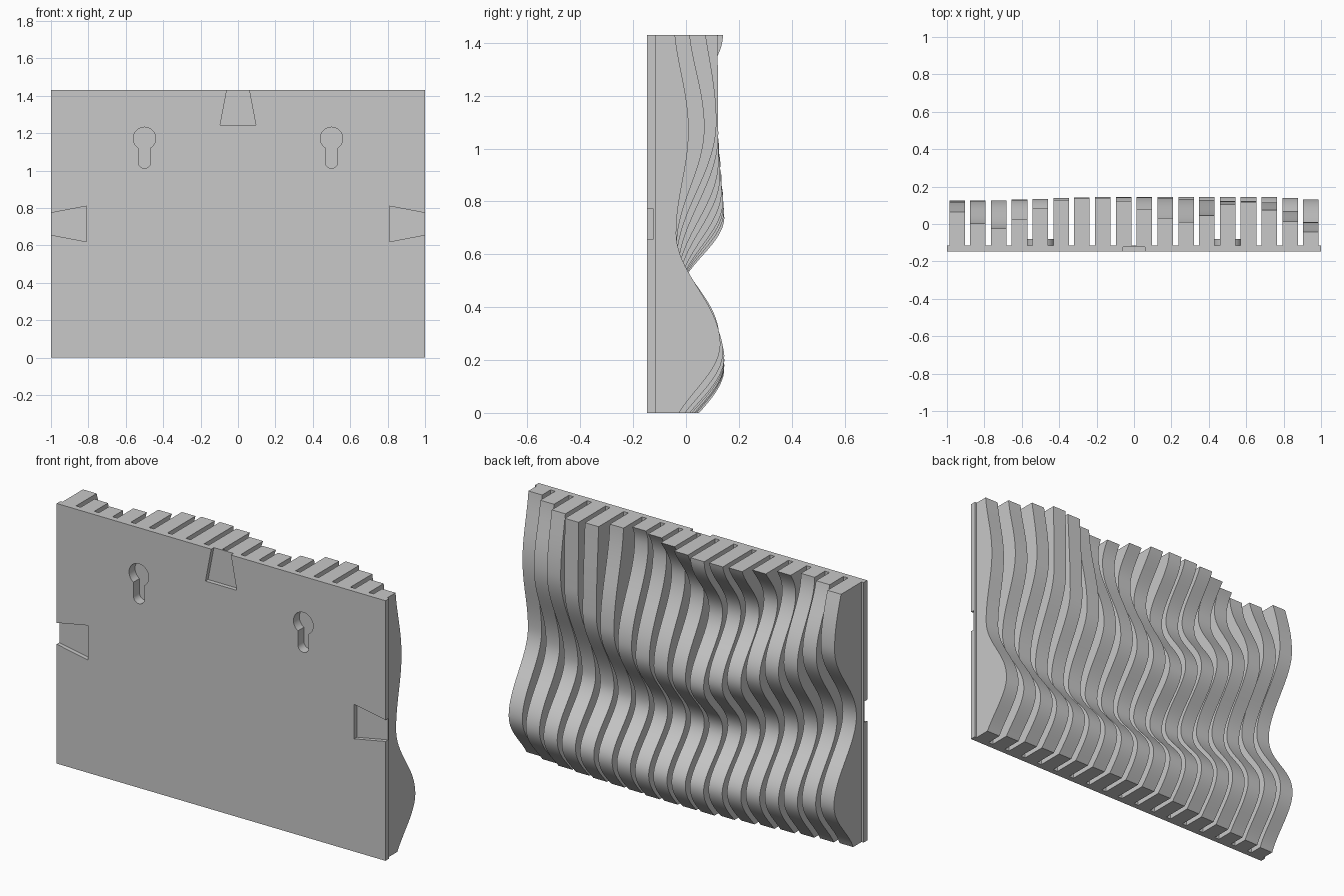
import bpy, bmesh, math

cube = bpy.data.objects.get("Cube")
if cube:
    bpy.data.objects.remove(cube, do_unlink=True)

FRONT, BACK, HEIGHT = -0.147, -0.115, 1.43
FINS, PITCH, FIN_WIDTH, STEPS = 18, 0.1113, 0.083, 72

grey = bpy.data.materials.new("plain_grey")
grey.use_nodes = True
grey.diffuse_color = (0.58, 0.58, 0.58, 1)
grey.node_tree.nodes["Principled BSDF"].inputs["Base Color"].default_value = grey.diffuse_color


def add_prism(bm, points, offset):
    """Close a flat outline and push it along an offset."""
    face = bm.faces.new([bm.verts.new(p) for p in points])
    top = bmesh.ops.extrude_face_region(bm, geom=[face])["geom"]
    moved = [v for v in top if isinstance(v, bmesh.types.BMVert)]
    bmesh.ops.translate(bm, verts=moved, vec=offset)


def make_object(name, bm):
    bmesh.ops.recalc_face_normals(bm, faces=bm.faces)
    mesh = bpy.data.meshes.new(name)
    bm.to_mesh(mesh)
    bm.free()
    mesh.materials.append(grey)
    obj = bpy.data.objects.new(name, mesh)
    bpy.context.collection.objects.link(obj)
    return obj


def front_prism(name, outlines, y0, y1):
    """Extrude (x, z) outlines from y0 to y1."""
    bm = bmesh.new()
    for outline in outlines:
        add_prism(bm, [(x, y0, z) for x, z in outline], (0, y1 - y0, 0))
    return make_object(name, bm)


def keyhole(cx, radius, half_slot):
    """Round head with a narrower round-ended slot below it."""
    head, foot = 1.172, 1.045
    start = math.asin(half_slot / radius) - math.pi / 2
    sweep = math.pi - 2 * start
    pts = [(cx + radius * math.cos(start + sweep * i / 28),
            head + radius * math.sin(start + sweep * i / 28)) for i in range(29)]
    pts += [(cx - half_slot * math.cos(math.pi * i / 12),
             foot - half_slot * math.sin(math.pi * i / 12)) for i in range(13)]
    return pts


# Wave shape per fin: lower crest z and y, trough z and y,
# upper crest z and y, upper trough z and y
WAVES = {
    0: (.29, .125, .71, -.07, 1.15, .12, 1.70, .01),
    1: (.27, .125, .66, -.06, 1.08, .12, 1.50, -.005),
    2: (.25, .125, .60, -.05, 1.00, .125, 1.43, -.025),
    3: (.23, .13, .57, -.04, .94, .13, 1.31, -.02),
    5: (.20, .14, .50, -.03, .82, .14, 1.15, -.02),
    7: (.17, .145, .45, -.02, .74, .145, 1.09, -.02),
    10: (.17, .145, .46, -.02, .80, .14, 1.31, -.01),
    11: (.18, .145, .47, -.02, .84, .135, 1.35, -.01),
    13: (.19, .145, .50, -.03, .95, .123, 1.60, .10),
    14: (.20, .145, .53, -.03, 1.05, .122, 1.60, .118),
    15: (.21, .145, .57, -.035, 1.10, .115, 1.60, .06),
    16: (.23, .14, .63, -.035, 1.08, .07, 1.50, .01),
    17: (.26, .13, .68, -.037, 1.07, .01, 1.50, -.045),
}


def wave_knots(index):
    low = max(k for k in WAVES if k <= index)
    high = min(k for k in WAVES if k >= index)
    t = (index - low) / max(high - low, 1)
    v = [a + (b - a) * t for a, b in zip(WAVES[low], WAVES[high])]
    knots = [(v[0] - 0.35, -0.055)] + list(zip(v[::2], v[1::2]))
    return knots + [(v[6] + 0.34, 0.14)]


def wave_depth(knots, z):
    for (z0, y0), (z1, y1) in zip(knots, knots[1:]):
        if z <= z1:
            return y0 + (y1 - y0) * (0.5 - 0.5 * math.cos(math.pi * (z - z0) / (z1 - z0)))
    return knots[-1][1]


# Upright fins with wavy rear edges
bm = bmesh.new()
for i in range(FINS):
    x = (i - (FINS - 1) / 2) * PITCH - FIN_WIDTH / 2
    knots = wave_knots(i)
    profile = [(x, BACK - 0.004, HEIGHT), (x, BACK - 0.004, 0)]
    for s in range(STEPS + 1):
        z = HEIGHT * s / STEPS
        profile.append((x, wave_depth(knots, z), z))
    add_prism(bm, profile, (FIN_WIDTH, 0, 0))
fins = make_object("wave_fins", bm)

# Backing plate and the bosses behind the hanging slots
plate = front_prism("backing_plate", [[(-1, 0), (1, 0), (1, HEIGHT), (-1, HEIGHT)]], FRONT, BACK)
bosses = front_prism("slot_bosses", [keyhole(s * 0.5, 0.075, 0.048) for s in (-1, 1)],
                     BACK - 0.004, -0.08)

# Recess cutters: two keyholes, and dovetails on three edges
slots = front_prism("slot_cutter", [keyhole(s * 0.5, 0.06, 0.033) for s in (-1, 1)],
                    FRONT - 0.05, -0.095)
tails = [[(-0.095, 1.245), (0.095, 1.245), (0.056, 1.45), (-0.056, 1.45)]]
for s in (-1, 1):
    tails.append([(s * 0.81, 0.62), (s * 0.81, 0.81), (s * 1.02, 0.77), (s * 1.02, 0.66)])
dovetails = front_prism("dovetail_cutter", tails, FRONT - 0.05, -0.124)


def cut(obj, cutter):
    mod = obj.modifiers.new(cutter.name, "BOOLEAN")
    mod.operation, mod.solver, mod.object = "DIFFERENCE", "EXACT", cutter
    bpy.context.view_layer.objects.active = obj
    bpy.ops.object.modifier_apply(modifier=mod.name)


cut(plate, dovetails)
for part in (plate, bosses, fins):
    cut(part, slots)
for cutter in (slots, dovetails):
    bpy.data.objects.remove(cutter, do_unlink=True)

# Smooth curves, crisp edges
bpy.ops.object.select_all(action="DESELECT")
for part in (plate, bosses, fins):
    part.select_set(True)
bpy.context.view_layer.objects.active = fins
bpy.ops.object.shade_smooth_by_angle(angle=math.radians(30))
